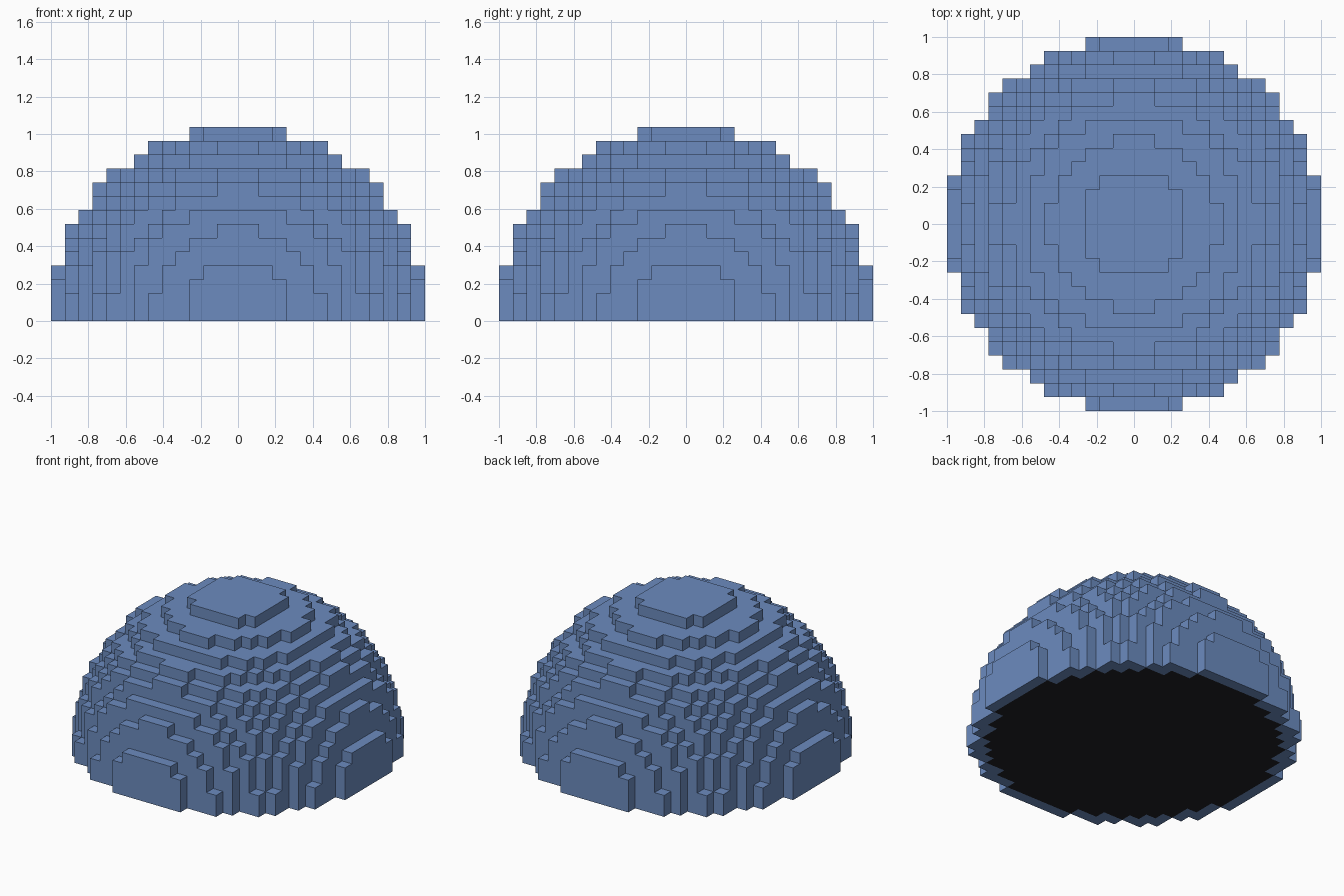
import bpy
import bmesh
from mathutils import Vector

default = bpy.data.objects.get("Cube")
if default:
    bpy.data.objects.remove(default, do_unlink=True)

REACH = 13                     # blocks from the centre block to the rim
BLOCK = 2 / (2 * REACH + 1)    # edge length of one block
OUTER = REACH + 0.5            # dome radius in blocks
INNER = OUTER - 1              # radius of the dark core seen underneath


def make_material(name, colour):
    mat = bpy.data.materials.new(name)
    mat.use_nodes = True
    mat.diffuse_color = colour
    mat.node_tree.nodes["Principled BSDF"].inputs["Base Color"].default_value = colour
    return mat


def filled(cell):
    return cell.z >= 0 and cell.length_squared <= OUTER ** 2


# Collect the blocks of the half ball
span = range(-REACH, REACH + 1)
cells = [Vector((x, y, z)) for x in span for y in span for z in range(REACH + 1)]
cells = [c for c in cells if filled(c)]

bm = bmesh.new()
corners = {}


def corner(point):
    key = tuple(round(2 * v) for v in point)
    if key not in corners:
        place = Vector((point.x, point.y, point.z + 0.5)) * BLOCK
        corners[key] = bm.verts.new(place)
    return corners[key]


# Skin only the exposed sides of the blocks
for cell in cells:
    for axis in range(3):
        for sign in (-1, 1):
            normal = Vector((0, 0, 0))
            normal[axis] = sign
            if filled(cell + normal):
                continue
            u = Vector((0, 0, 0))
            u[(axis + 1) % 3] = 0.5
            v = normal.cross(u)
            middle = cell + normal / 2
            ring = (middle - u - v, middle + u - v, middle + u + v, middle - u + v)
            face = bm.faces.new([corner(p) for p in ring])
            # Dark core on the underside, inside the one-block shell
            underside = axis == 2 and sign < 0
            face.material_index = int(underside and cell.length <= INNER)

mesh = bpy.data.meshes.new("block_dome")
bm.to_mesh(mesh)
bm.free()
mesh.materials.append(make_material("dome_blue", (0.15, 0.26, 0.52, 1)))
mesh.materials.append(make_material("core_black", (0.015, 0.014, 0.019, 1)))

dome = bpy.data.objects.new("block_dome", mesh)
bpy.context.collection.objects.link(dome)
